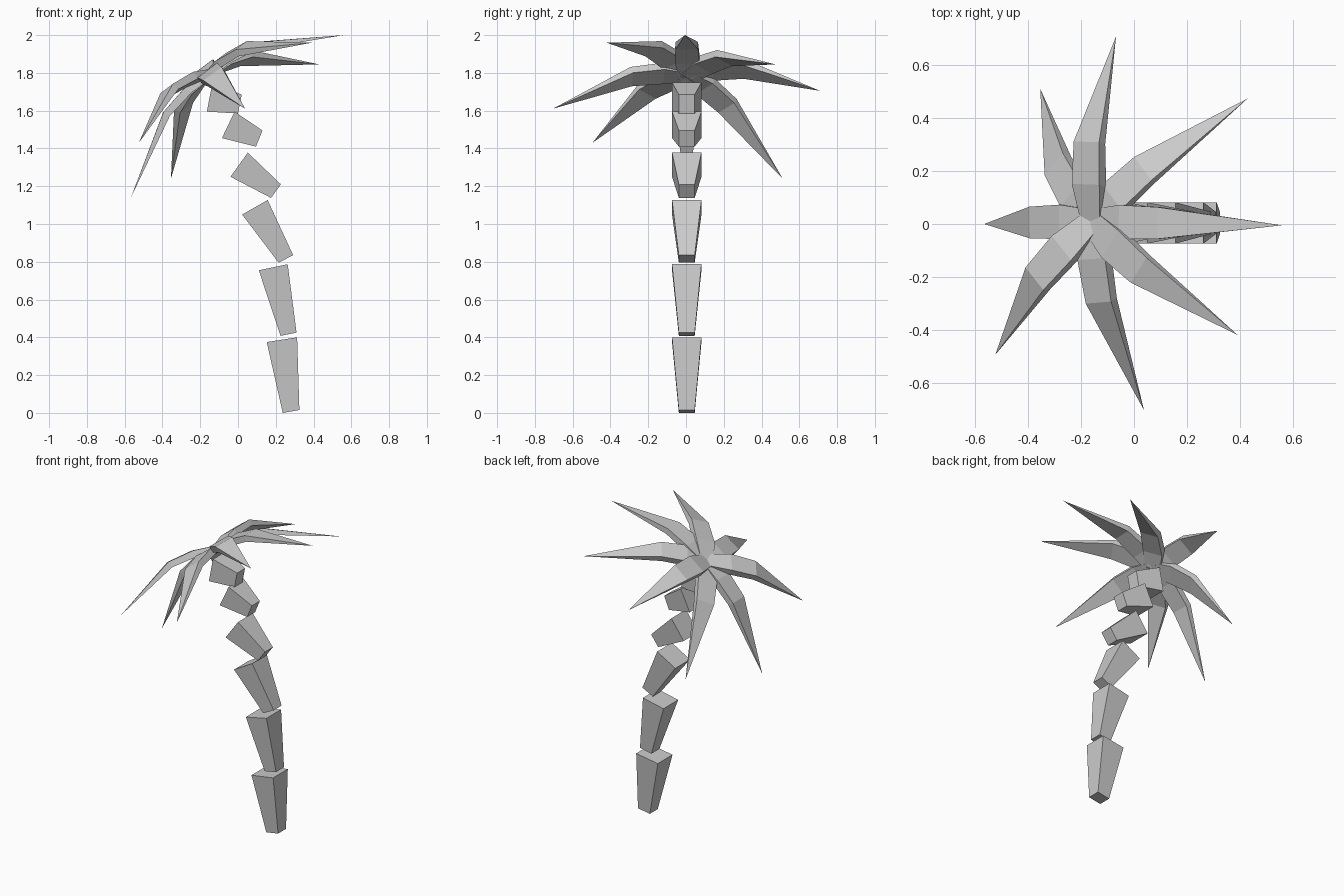
import bpy
from mathutils import Vector

if "Cube" in bpy.data.objects:
    bpy.data.objects.remove(bpy.data.objects["Cube"])


def add_mesh(name, verts, faces):
    mesh = bpy.data.meshes.new(name)
    mesh.from_pydata(verts, [], faces)
    mesh.update()
    obj = bpy.data.objects.new(name, mesh)
    bpy.context.collection.objects.link(obj)
    return obj


# Trunk: square tapered blocks, side profile in (x, z):
# lower left, lower right, upper right, upper left
segments = [
    [(0.237, 0.0), (0.325, 0.015), (0.313, 0.40), (0.152, 0.375)],
    [(0.225, 0.408), (0.31, 0.425), (0.263, 0.787), (0.11, 0.755)],
    [(0.215, 0.795), (0.292, 0.835), (0.157, 1.127), (0.022, 1.05)],
    [(0.175, 1.138), (0.227, 1.21), (0.052, 1.378), (-0.04, 1.25)],
    [(0.095, 1.41), (0.13, 1.495), (-0.018, 1.595), (-0.085, 1.455)],
    [(0.0, 1.585), (0.02, 1.685), (-0.135, 1.75), (-0.165, 1.595)],
]
HALF_BOTTOM, HALF_TOP, Y_MID = 0.042, 0.078, 0.004
for i, prof in enumerate(segments):
    halves = (HALF_BOTTOM, HALF_BOTTOM, HALF_TOP, HALF_TOP)
    verts = [(x, Y_MID + s * h, z) for s in (-1, 1)
             for (x, z), h in zip(prof, halves)]
    faces = [(0, 1, 2, 3), (7, 6, 5, 4)]
    faces += [(k, k + 4, (k + 1) % 4 + 4, (k + 1) % 4) for k in range(4)]
    add_mesh(f"trunk_segment_{i + 1}", verts, faces)

# Fronds: flat blades with some thickness, bent over a crown leaning to -x
crown = Vector((-0.16, 0.01, 1.795))
lean = Vector((-0.6, 0, 0.8)).normalized()
# fraction along the frond, lift of the top, half width, thickness
stations = [(0.0, 0.01, 0.045, 0.045), (0.2, 0.07, 0.065, 0.045),
            (0.43, 0.10, 0.06, 0.04)]
tips = [
    (0.56, -0.005, 2.0), (0.43, 0.475, 1.845), (-0.068, 0.71, 1.705),
    (-0.355, 0.512, 1.24), (-0.567, 0.0, 1.14), (-0.525, -0.495, 1.43),
    (0.038, -0.705, 1.61), (0.392, -0.42, 1.96),
]
for i, tip in enumerate(tips):
    tip = Vector(tip)
    chord = tip - crown
    side = lean.cross(chord).normalized()
    up = chord.cross(side).normalized()
    verts = []
    for t, lift, half, thick in stations:
        mid = crown + chord * t + lean * lift
        low = mid - up * thick
        verts += [mid - side * half, mid + side * half,
                  low + side * half, low - side * half]
    verts.append(tip)
    faces = [(0, 1, 2, 3)]
    for s in (0, 4):
        faces += [(s + k, s + k + 4, s + (k + 1) % 4 + 4, s + (k + 1) % 4)
                  for k in range(4)]
    faces += [(8 + k, 12, 8 + (k + 1) % 4) for k in range(4)]
    add_mesh(f"frond_{i + 1}", verts, faces)
